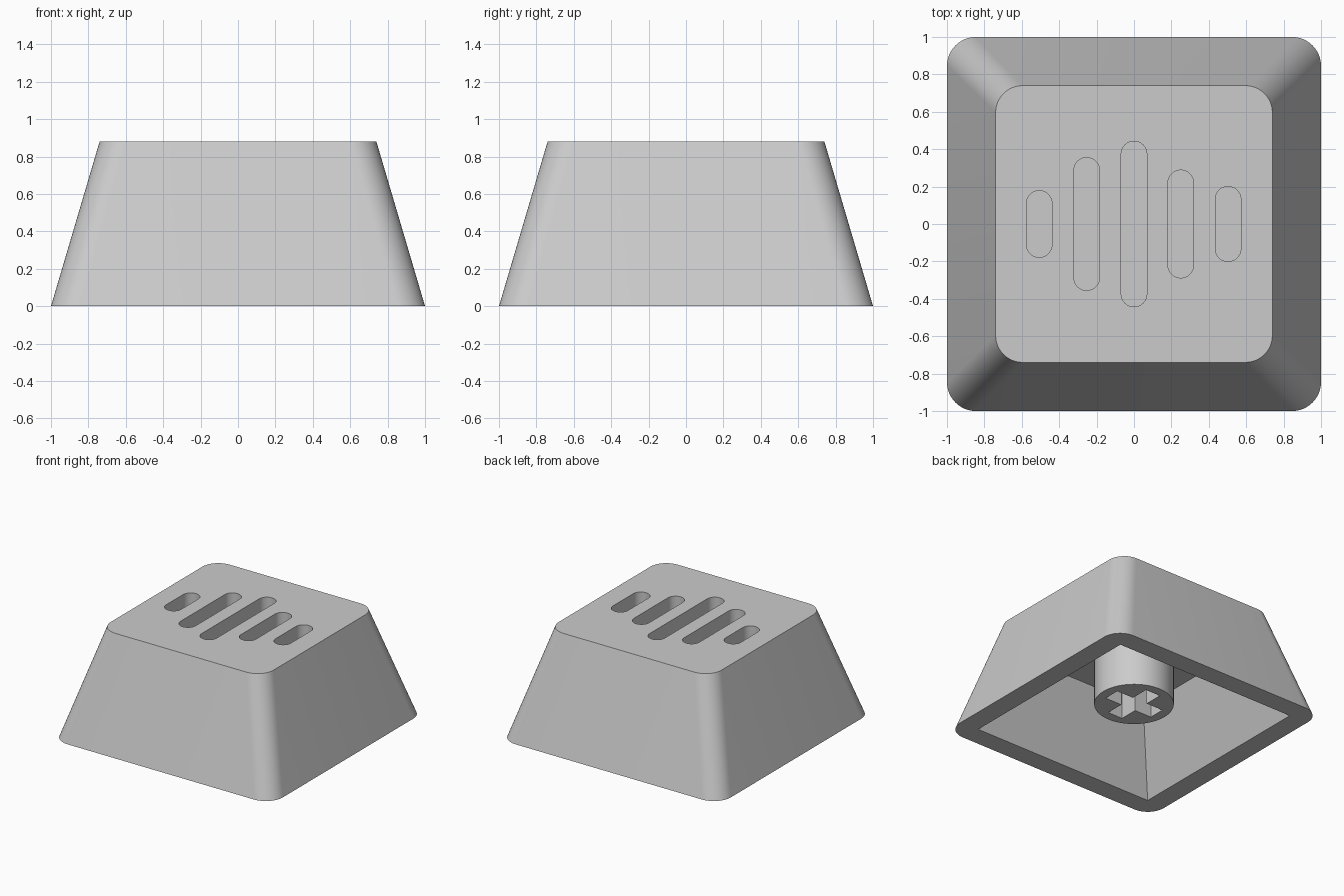
import bpy
import bmesh
from math import cos, sin, pi

cube = bpy.data.objects.get("Cube")
if cube:
    bpy.data.objects.remove(cube, do_unlink=True)

plastic = bpy.data.materials.new("light grey plastic")
plastic.use_nodes = True
GREY = (0.6, 0.6, 0.6, 1)
plastic.diffuse_color = GREY
plastic.node_tree.nodes["Principled BSDF"].inputs["Base Color"].default_value = GREY


def rounded(hx, hy, r, steps=12, cx=0, cy=0):
    """Counter-clockwise rounded rectangle outline."""
    pts = []
    for q, (sx, sy) in enumerate([(1, 1), (-1, 1), (-1, -1), (1, -1)]):
        for i in range(steps + 1):
            a = (q + i / steps) * pi / 2
            pts.append((cx + sx * (hx - r) + r * cos(a), cy + sy * (hy - r) + r * sin(a)))
    return pts


def square(h):
    return [(h, h), (-h, h), (-h, -h), (h, -h)]


def solid(name, lofts):
    """Closed solids, each lofted from a low outline to a high outline."""
    bm = bmesh.new()
    for low, z0, high, z1 in lofts:
        a = [bm.verts.new((x, y, z0)) for x, y in low]
        b = [bm.verts.new((x, y, z1)) for x, y in high]
        bm.faces.new(a[::-1])
        bm.faces.new(b)
        for i in range(len(a)):
            j = (i + 1) % len(a)
            bm.faces.new((a[i], a[j], b[j], b[i]))
    bmesh.ops.remove_doubles(bm, verts=bm.verts, dist=1e-5)
    bmesh.ops.recalc_face_normals(bm, faces=bm.faces)
    mesh = bpy.data.meshes.new(name)
    bm.to_mesh(mesh)
    bm.free()
    mesh.materials.append(plastic)
    obj = bpy.data.objects.new(name, mesh)
    bpy.context.collection.objects.link(obj)
    return obj


def activate(obj):
    bpy.ops.object.select_all(action="DESELECT")
    obj.select_set(True)
    bpy.context.view_layer.objects.active = obj


def cut(obj, cutter):
    activate(obj)
    mod = obj.modifiers.new("cut", "BOOLEAN")
    mod.operation = "DIFFERENCE"
    mod.solver = "EXACT"
    mod.object = cutter
    bpy.ops.object.modifier_apply(modifier=mod.name)
    bpy.data.objects.remove(cutter, do_unlink=True)


HEIGHT, CEILING, SLOT_DEPTH = 0.88, 0.6, 0.17

# Tapered cap with a hollow underside
cap = solid("cap_shell", [(rounded(1, 1, 0.155), 0, rounded(0.74, 0.74, 0.145), HEIGHT)])
WALL, TAPER, BELOW = 0.833, 0.43, 0.1
cavity = solid("cavity_cutter", [(square(WALL + TAPER * BELOW), -BELOW,
                                  square(WALL - TAPER * CEILING), CEILING)])
cut(cap, cavity)

# Row of rounded slots sunk into the top: centre x, half length
slots = []
for x, half in [(-0.507, 0.178), (-0.253, 0.355), (0, 0.442), (0.25, 0.288), (0.503, 0.2)]:
    outline = rounded(0.0685, half, 0.068, cx=x)
    slots.append((outline, HEIGHT - SLOT_DEPTH, outline, HEIGHT + 0.1))
cut(cap, solid("slot_cutter", slots))

# Round stem with a cross-shaped socket
circle = [(0.3 * cos(i * pi / 32), 0.3 * sin(i * pi / 32)) for i in range(64)]
stem = solid("stem", [(circle, 0.16, circle, CEILING + 0.02)])
L, W = 0.222, 0.068
quarter = [(L, -W), (L, W), (W, W)]
cross = []
for k in range(4):
    c, s = round(cos(k * pi / 2)), round(sin(k * pi / 2))
    cross += [(x * c - y * s, x * s + y * c) for x, y in quarter]
cut(stem, solid("socket_cutter", [(cross, 0, cross, CEILING)]))

for obj in (cap, stem):
    activate(obj)
    bpy.ops.object.shade_smooth_by_angle(angle=pi / 6)
